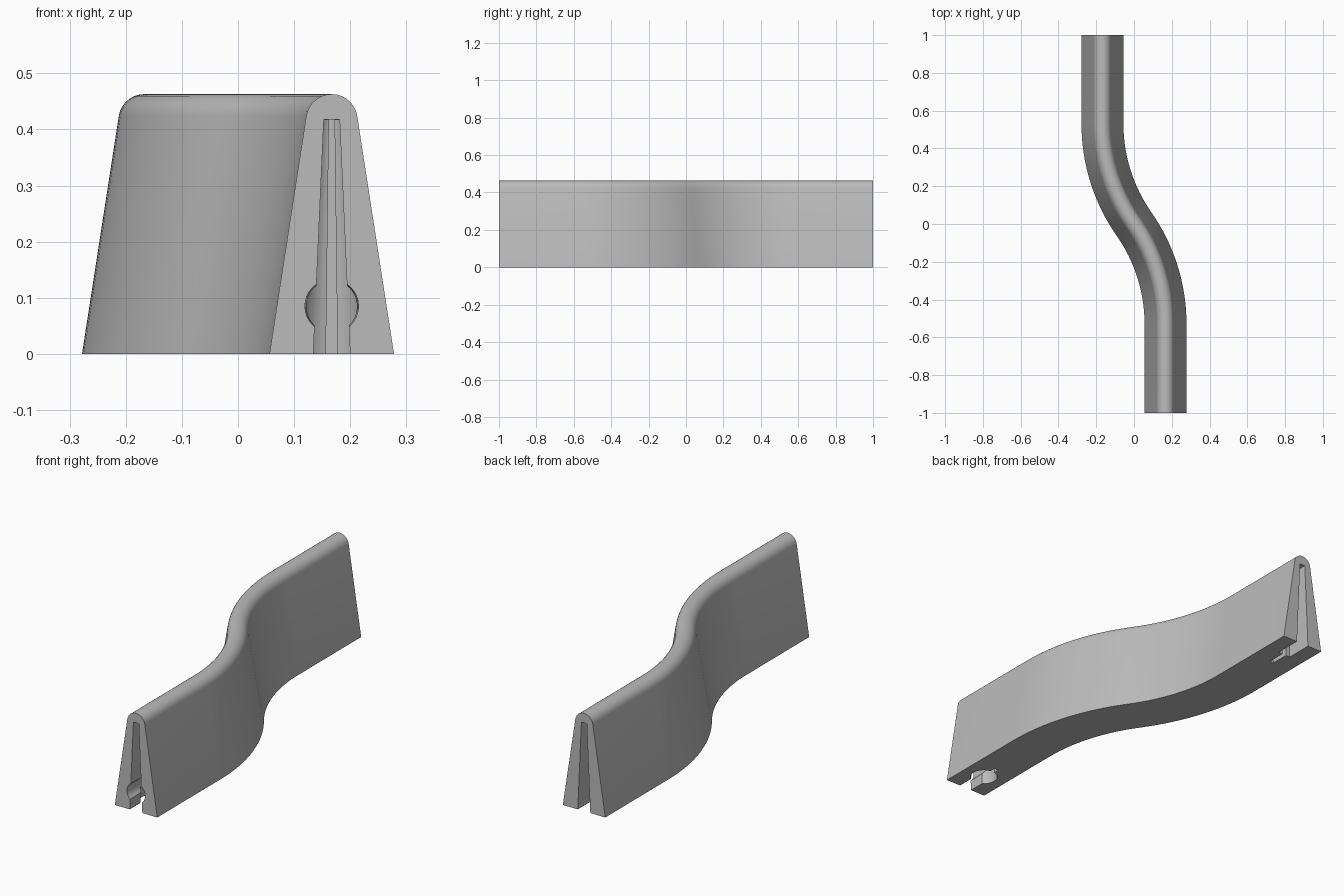
import bpy, bmesh, math
from mathutils import Matrix, Vector

cube = bpy.data.objects.get("Cube")
if cube:
    bpy.data.objects.remove(cube)

HALF_LEN, OFFSET, BEND = 1.0, 0.167, 0.53
GREY = (0.5, 0.5, 0.5, 1)

concrete = bpy.data.materials.new("concrete grey")
concrete.use_nodes = True
concrete.diffuse_color = GREY
concrete.node_tree.nodes["Principled BSDF"].inputs["Base Color"].default_value = GREY


def make_object(name, bm):
    bmesh.ops.recalc_face_normals(bm, faces=bm.faces[:])
    mesh = bpy.data.meshes.new(name)
    bm.to_mesh(mesh)
    bm.free()
    mesh.materials.append(concrete)
    ob = bpy.data.objects.new(name, mesh)
    bpy.context.collection.objects.link(ob)
    return ob


def loft(bm, rings):
    """Skin a list of closed point rings and cap both ends."""
    loops = [[bm.verts.new(p) for p in ring] for ring in rings]
    n = len(loops[0])
    for a, b in zip(loops, loops[1:]):
        for i in range(n):
            bm.faces.new((a[i], a[(i + 1) % n], b[(i + 1) % n], b[i]))
    bm.faces.new(loops[0][::-1])
    bm.faces.new(loops[-1])


# S-shaped centre line: straight, two opposed arcs, straight
turn = 2 * math.atan(OFFSET / BEND)
radius = BEND / math.sin(turn)
steps = 16
half = [(OFFSET, -HALF_LEN, 0)]
for i in range(steps + 1):
    a = turn * i / steps
    half.append((OFFSET - radius * (1 - math.cos(a)), -BEND + radius * math.sin(a), a))
path = half + [(-x, -y, a) for x, y, a in half[-2::-1]]

# Tapered wall section with a rounded crown
crown = 0.046
profile = [(-0.111, 0), (0.111, 0)]
for i in range(15):
    a = math.radians(8 + 164 * i / 14)
    profile.append((crown * math.cos(a), 0.417 + crown * math.sin(a)))

bm = bmesh.new()
loft(bm, [[(x + u * math.cos(a), y + u * math.sin(a), z) for u, z in profile]
          for x, y, a in path])
barrier = make_object("barrier_wall", bm)


def tapered_slot(bottom, top, depth):
    """Channel running in from the end face, narrowing upward."""
    bm = bmesh.new()
    z0, z1 = -0.05, 0.418
    ring = [(-bottom, z0), (bottom, z0), (top, z1), (-top, z1)]
    loft(bm, [[(u, y, z) for u, z in ring] for y in (-0.05, depth)])
    return bm


def cone(r1, r2, length, matrix):
    bm = bmesh.new()
    bmesh.ops.create_cone(bm, cap_ends=True, segments=32, radius1=r1,
                          radius2=r2, depth=length, matrix=matrix)
    return bm


def end_cutters():
    yield "connector_slot", tapered_slot(0.035, 0.014, 0.13)
    yield "key_notch", tapered_slot(0.011, 0.005, 0.22)
    yield "connector_bore", cone(0.066, 0.02, 0.46, Matrix.Translation((0, 0.13, 0.187)))
    yield "lug_socket", cone(0.049, 0.044, 0.2,
                             Matrix.Translation((0, 0.05, 0.085))
                             @ Matrix.Rotation(-math.pi / 2, 4, "X"))


# Cut the connector recess into both ends
bpy.context.view_layer.objects.active = barrier
for angle in (0, math.pi):
    place = Matrix.Rotation(angle, 4, "Z") @ Matrix.Translation(Vector((OFFSET, -HALF_LEN, 0)))
    for name, bm in end_cutters():
        bm.transform(place)
        cutter = make_object(name, bm)
        cutter.hide_render = True
        mod = barrier.modifiers.new(name, "BOOLEAN")
        mod.operation = "DIFFERENCE"
        mod.solver = "EXACT"
        mod.object = cutter
        bpy.ops.object.modifier_apply(modifier=mod.name)
        bpy.data.objects.remove(cutter)

# Smooth the bends and crown, keep edges crisp
bpy.ops.object.select_all(action="DESELECT")
barrier.select_set(True)
bpy.ops.object.shade_smooth_by_angle(angle=math.radians(30))
